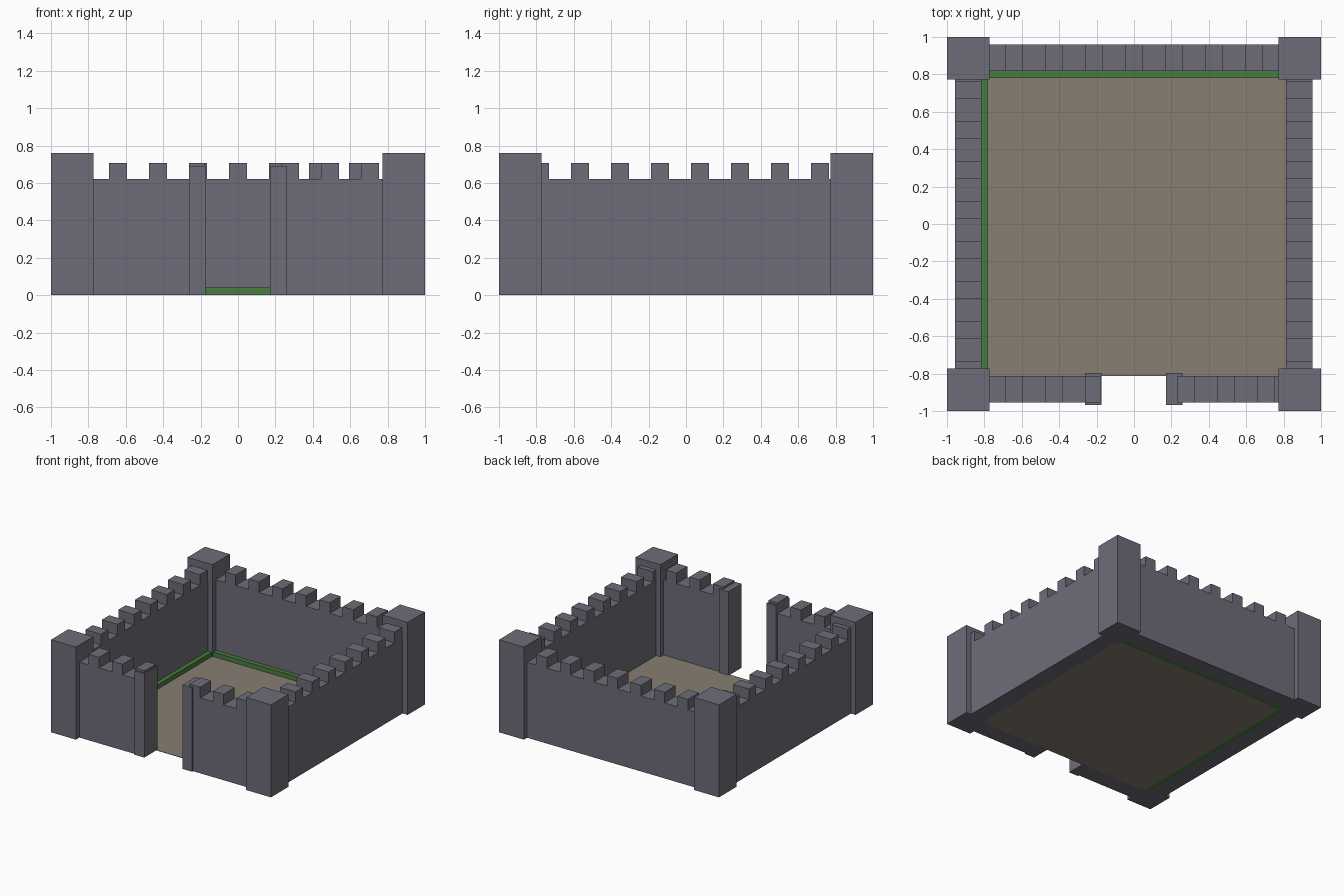
import bpy, bmesh

if "Cube" in bpy.data.objects:
    bpy.data.objects.remove(bpy.data.objects["Cube"])

H_WALL, H_MERLON, H_TOWER, H_POST = 0.62, 0.707, 0.76, 0.69
PITCH, MERLON = 0.214, 0.096


def material(name, rgb):
    m = bpy.data.materials.new(name)
    m.diffuse_color = (*rgb, 1)
    m.use_nodes = True
    m.node_tree.nodes["Principled BSDF"].inputs["Base Color"].default_value = m.diffuse_color
    return m


stone = material("grey stone", (0.155, 0.152, 0.192))
earth = material("brown earth", (0.24, 0.21, 0.165))
grass = material("green grass", (0.065, 0.205, 0.05))


def finish(name, bm, mat):
    bmesh.ops.recalc_face_normals(bm, faces=bm.faces)
    me = bpy.data.meshes.new(name)
    bm.to_mesh(me)
    bm.free()
    me.materials.append(mat)
    ob = bpy.data.objects.new(name, me)
    bpy.context.collection.objects.link(ob)
    return ob


def box(name, x0, x1, y0, y1, z0, z1, mat):
    bm = bmesh.new()
    bmesh.ops.create_cube(bm, size=1)
    for v in bm.verts:
        v.co = (x1 if v.co.x > 0 else x0,
                y1 if v.co.y > 0 else y0,
                z1 if v.co.z > 0 else z0)
    return finish(name, bm, mat)


def wall(name, a0, a1, t0, t1, first, along_x):
    """Battlement outline from a0 to a1, extruded from t0 to t1."""
    pts = [(a0, 0), (a0, H_WALL)]
    s = first
    while s < a1:
        lo, hi = max(s, a0), min(s + MERLON, a1)
        if hi > lo:
            pts += [(lo, H_WALL), (lo, H_MERLON), (hi, H_MERLON), (hi, H_WALL)]
        s += PITCH
    pts += [(a1, H_WALL), (a1, 0)]
    # drop repeated points where a merlon meets a wall end
    clean = []
    for p in pts:
        if not clean or p != clean[-1]:
            clean.append(p)
    bm = bmesh.new()
    face = bm.faces.new([bm.verts.new((a, t0, z) if along_x else (t0, a, z))
                         for a, z in clean])
    ext = bmesh.ops.extrude_face_region(bm, geom=[face])
    shift = (0, t1 - t0, 0) if along_x else (t1 - t0, 0, 0)
    bmesh.ops.translate(bm, vec=shift, verts=[
        g for g in ext["geom"] if isinstance(g, bmesh.types.BMVert)])
    return finish(name, bm, stone)


# Corner towers
for sx, side in ((-1, "left"), (1, "right")):
    for sy, end in ((-1, "front"), (1, "back")):
        box(f"tower_{end}_{side}", *sorted((sx * 0.773, sx)),
            *sorted((sy * 0.773, sy)), 0, H_TOWER, stone)

# Battlement walls
wall("back_wall", -0.79, 0.79, 0.817, 0.959, -0.69, True)
wall("left_wall", -0.79, 0.79, -0.957, -0.815, -0.829, False)
wall("right_wall", -0.79, 0.79, 0.812, 0.954, -0.829, False)
wall("front_wall_left", -0.79, -0.18, -0.955, -0.813, -0.69, True)
wall("front_wall_right", 0.18, 0.79, -0.955, -0.813, 0.229, True)

# Gate posts
box("gate_post_left", -0.262, -0.175, -0.967, -0.797, 0, H_POST, stone)
box("gate_post_right", 0.172, 0.259, -0.967, -0.797, 0, H_POST, stone)

# Courtyard floor
box("courtyard_floor", -0.783, 0.813, -0.813, 0.783, 0, 0.003, earth)

# Grass borders along the back and left walls
box("grass_back", -0.783, 0.773, 0.78, 0.82, 0, 0.04, grass)
box("grass_left", -0.82, -0.78, -0.773, 0.78, 0, 0.04, grass)
